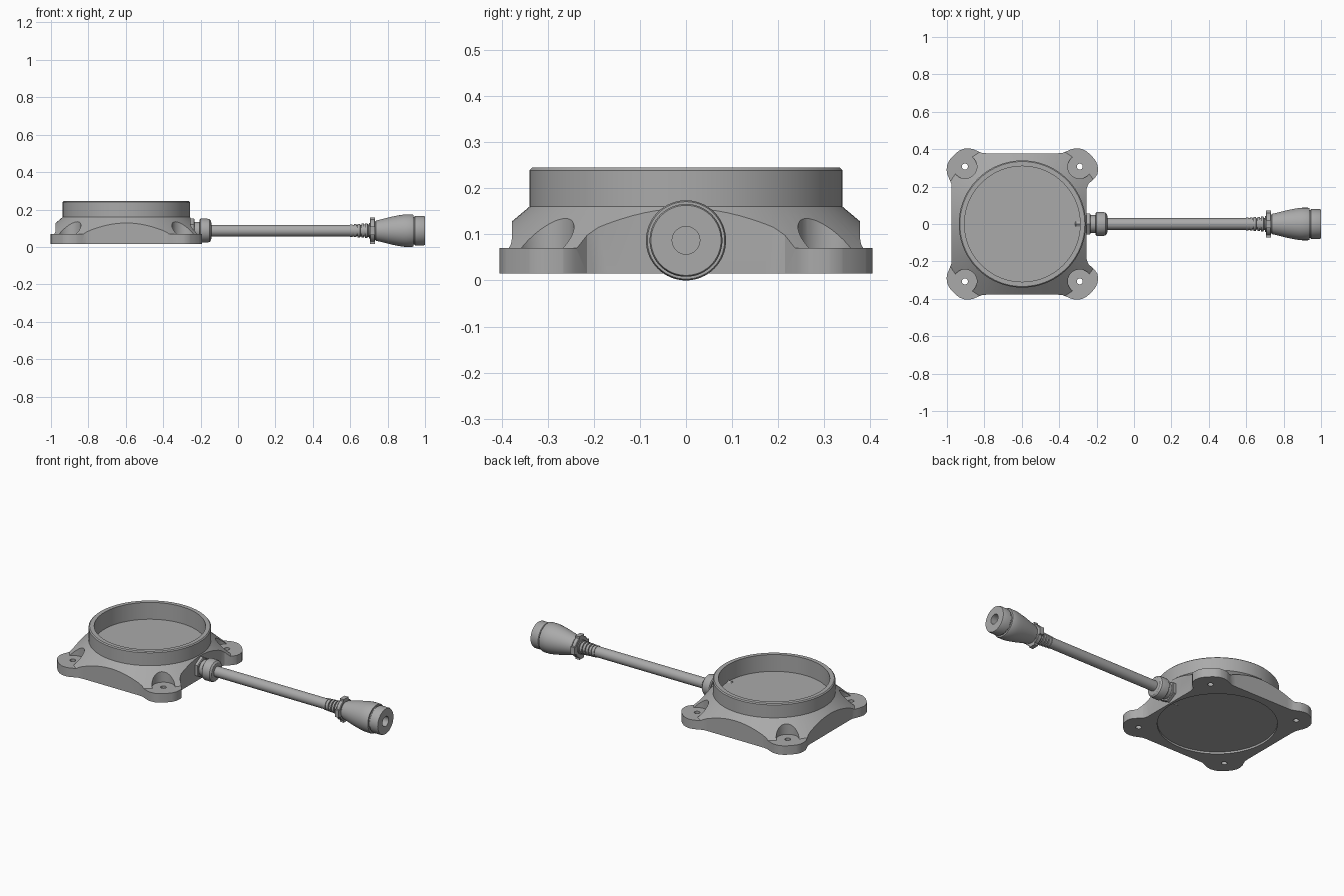
import bpy, bmesh
from math import pi, cos, sin, radians
from mathutils import Matrix, Vector

if "Cube" in bpy.data.objects:
    bpy.data.objects.remove(bpy.data.objects["Cube"])

CX, AXIS = -0.597, 0.087   # housing centre in x, cable height in z

grey = bpy.data.materials.new("mid grey")
grey.use_nodes = True
grey.diffuse_color = (0.4, 0.4, 0.4, 1)
grey.node_tree.nodes["Principled BSDF"].inputs["Base Color"].default_value = (0.4, 0.4, 0.4, 1)


def make(name, bm, smooth=True):
    bmesh.ops.remove_doubles(bm, verts=bm.verts, dist=1e-5)
    bmesh.ops.recalc_face_normals(bm, faces=bm.faces)
    mesh = bpy.data.meshes.new(name)
    bm.to_mesh(mesh)
    bm.free()
    mesh.materials.append(grey)
    ob = bpy.data.objects.new(name, mesh)
    bpy.context.collection.objects.link(ob)
    if smooth:
        soften(ob)
    return ob


def soften(ob):
    bpy.ops.object.select_all(action='DESELECT')
    ob.select_set(True)
    bpy.context.view_layer.objects.active = ob
    bpy.ops.object.shade_smooth_by_angle(angle=radians(28))


def lathe(profile, steps=48):
    """Revolve (radius, height) points about z."""
    bm = bmesh.new()
    vs = [bm.verts.new((r, 0, h)) for r, h in profile]
    es = [bm.edges.new(p) for p in zip(vs, vs[1:])]
    bmesh.ops.spin(bm, geom=vs + es, cent=(0, 0, 0), axis=(0, 0, 1),
                   angle=2 * pi, steps=steps, use_merge=True)
    return bm


def along_cable(name, profile, steps=48):
    """Revolve (radius, x) points about the cable axis."""
    bm = lathe(profile, steps)
    bm.transform(Matrix.Translation((0, 0, AXIS)) @ Matrix.Rotation(pi / 2, 4, 'Y'))
    return make(name, bm)


def cylinder(name, radius, x, y, z0, z1):
    bm = lathe([(0, z0), (radius, z0), (radius, z1), (0, z1)], 40)
    bm.transform(Matrix.Translation((x, y, 0)))
    return make(name, bm, False)


def boolean(ob, cutter, operation):
    mod = ob.modifiers.new("cut", 'BOOLEAN')
    mod.operation, mod.object, mod.solver = operation, cutter, 'EXACT'
    bpy.context.view_layer.update()
    result = bpy.data.meshes.new_from_object(
        ob.evaluated_get(bpy.context.evaluated_depsgraph_get()))
    ob.modifiers.clear()
    ob.data = result
    bpy.data.objects.remove(cutter)


# Housing: revolved cup with conical shoulder and open rim
bm = lathe([(0, .027), (.33, .027), (.33, .015), (.62, .015), (.62, .07), (.447, .07),
            (.34, .16), (.34, .239), (.334, .245), (.309, .245), (.309, .142), (0, .142)], 96)
bm.transform(Matrix.Translation((CX, 0, 0)))
housing = make("housing", bm, False)

# Footprint: flat sides with four rounded bolt lobes
half_lobe = [(.19, .378), (.215, .38), (.24, .39), (.265, .401), (.29, .405),
             (.315, .402), (.338, .392), (.358, .376)]
lobe = half_lobe + [(b, a) for a, b in reversed(half_lobe)]
outline = []
for k in range(4):
    for a, b in reversed(lobe):
        p = Matrix.Rotation(k * pi / 2, 2) @ Vector((a, b))
        # the cable side is cut slightly deeper
        if p.x > 0 and abs(p.y) < .25:
            p.x -= .034 * min(1, (.25 - abs(p.y)) / .045)
        outline.append(p)
bm = bmesh.new()
base = bm.faces.new([bm.verts.new((p.x + CX, p.y, -.1)) for p in outline])
top = bmesh.ops.extrude_face_region(bm, geom=[base])["geom"]
bmesh.ops.translate(bm, verts=[v for v in top if isinstance(v, bmesh.types.BMVert)],
                    vec=(0, 0, .5))
boolean(housing, make("footprint", bm, False), 'INTERSECT')

# Bolt pockets and through holes
for sx in (-1, 1):
    for sy in (-1, 1):
        x, y = CX + sx * .307, sy * .307
        boolean(housing, cylinder("pocket", .064, x, y, .07, .2), 'DIFFERENCE')
        boolean(housing, cylinder("bolt_hole", .016, x, y, -.1, .3), 'DIFFERENCE')
soften(housing)

# Cable gland: inner lock nut, hex collar, domed cap
along_cable("lock_nut", [(0, -.315), (.058, -.315), (.063, -.311), (.063, -.283), (0, -.283)], 6)
along_cable("gland_collar", [(0, -.27), (.064, -.27), (.064, -.236), (.06, -.232), (0, -.232)], 6)
along_cable("gland_neck", [(0, -.235), (.047, -.235), (.047, -.2), (0, -.2)])
along_cable("gland_cap", [(0, -.205), (.058, -.205), (.064, -.2), (.064, -.165),
                          (.061, -.152), (.052, -.144), (.036, -.142), (0, -.142)])

# Cable
along_cable("cable", [(0, -.15), (.031, -.15), (.031, .62), (0, .62)])

# Ribbed strain relief growing towards the connector
ribs = [(0, .6)]
for i in range(5):
    x, r = .6 + i * .02, .034 + i * .0012
    ribs += [(r, x), (r, x + .013), (r - .006, x + .014), (r - .006, x + .019)]
along_cable("strain_relief", ribs + [(.042, .7), (.042, .72), (0, .72)])

# Locking collar with small lugs
along_cable("locking_collar", [(0, .706), (.06, .706), (.063, .709), (.063, .729), (.06, .732), (0, .732)])
bm = bmesh.new()
for k in range(4):
    turn = Matrix.Translation((.719, 0, AXIS)) @ Matrix.Rotation(k * pi / 2, 4, 'X')
    bmesh.ops.create_cube(bm, size=1, matrix=turn @ Matrix.Translation((0, 0, .062))
                          @ Matrix.Diagonal((.026, .045, .018, 1)))
make("collar_lugs", bm)

# Connector body, groove and open-ended sleeve
along_cable("connector_body", [(0, .72), (.05, .72), (.05, .735), (.054, .738), (.064, .78),
                               (.074, .82), (.082, .86), (.086, .885), (.087, .9), (.087, .93),
                               (.084, .938), (.074, .938), (.074, .945), (0, .945)], 64)
along_cable("connector_sleeve", [(0, .94), (.076, .944), (.079, .947), (.079, .994), (.076, 1),
                                 (.03, 1), (.03, .955), (0, .955)], 64)
